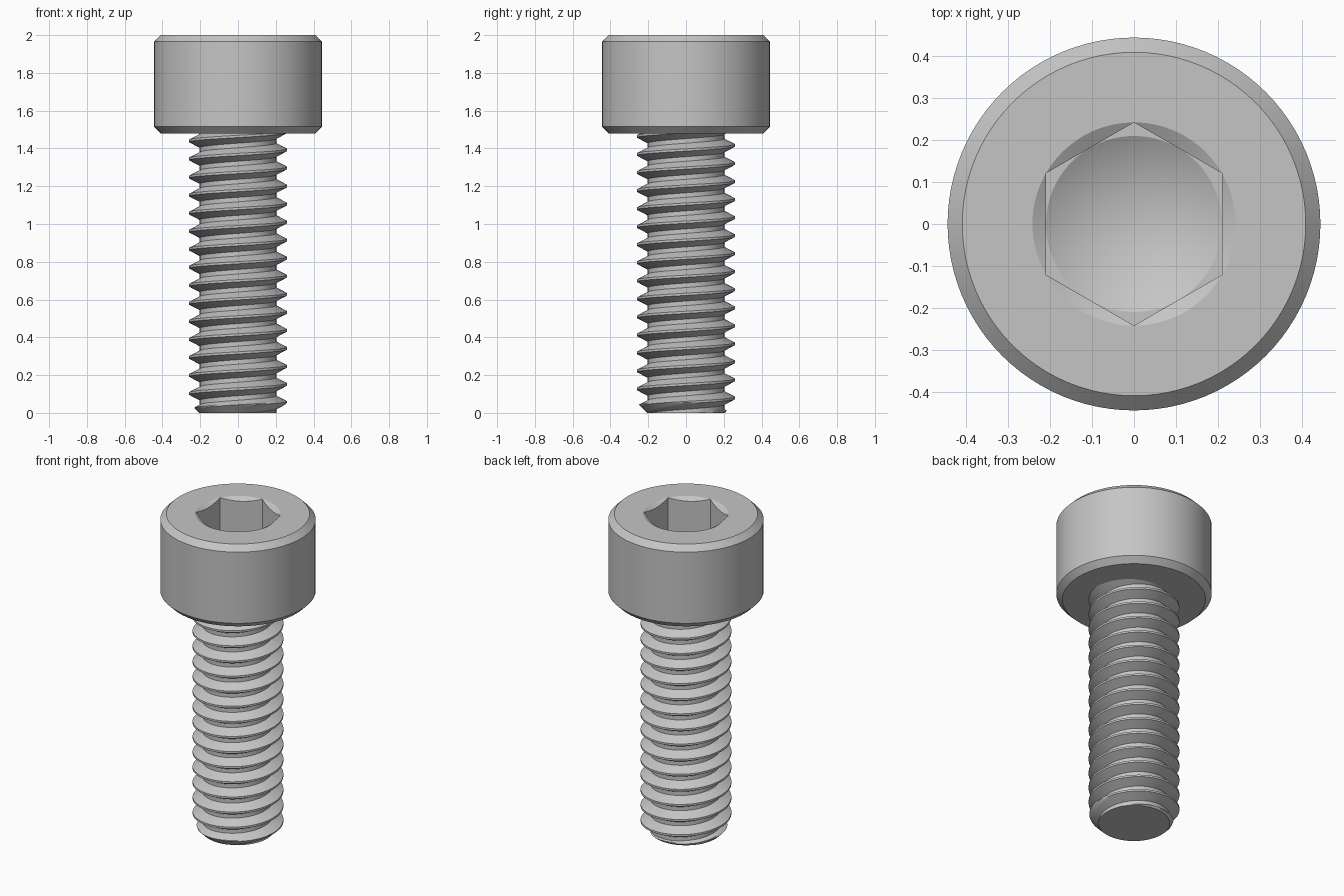
import bpy, bmesh
from math import sin, cos, pi, radians

# Remove the default cube
cube = bpy.data.objects.get("Cube")
if cube:
    bpy.data.objects.remove(cube, do_unlink=True)

# One steel colour for the whole part
steel = bpy.data.materials.new("steel_grey")
steel.use_nodes = True
grey = (0.56, 0.56, 0.56, 1)
steel.diffuse_color = grey
steel.node_tree.nodes["Principled BSDF"].inputs["Base Color"].default_value = grey


def skin_rings(name, rings, columns):
    """Skin rows of points; ring(angle) gives (radius, height)."""
    bm = bmesh.new()
    angles = [pi / 2 + 2 * pi * i / columns for i in range(columns + 1)]
    rows = []
    for ring in rings:
        row = []
        for a in angles:
            r, z = ring(a)
            row.append(bm.verts.new((r * cos(a), r * sin(a), z)))
        rows.append(row)
    for low, high in zip(rows, rows[1:]):
        for i in range(columns):
            bm.faces.new((low[i], low[i + 1], high[i + 1], high[i]))
    bmesh.ops.remove_doubles(bm, verts=bm.verts, dist=1e-5)
    bmesh.ops.holes_fill(bm, edges=[e for e in bm.edges if e.is_boundary], sides=0)
    bmesh.ops.recalc_face_normals(bm, faces=bm.faces)
    mesh = bpy.data.meshes.new(name)
    bm.to_mesh(mesh)
    bm.free()
    mesh.materials.append(steel)
    obj = bpy.data.objects.new(name, mesh)
    bpy.context.collection.objects.link(obj)
    bpy.ops.object.select_all(action="DESELECT")
    obj.select_set(True)
    bpy.context.view_layer.objects.active = obj
    bpy.ops.object.shade_smooth_by_angle(angle=radians(25))
    return obj


# Chamfered head with a countersunk hexagon socket and drilled cone floor
HEAD_BOTTOM, HEAD_TOP = 1.48, 2.0
HEAD_R, CHAMFER = 0.445, 0.035
FLAT_R, SOCKET_FLOOR = 0.21, 1.74
CORNER_R = FLAT_R / cos(pi / 6)
SLOPE = 0.577


def circle(r, z):
    return lambda a: (r, z)


def hex_radius(a):
    return FLAT_R / cos((a - pi / 2) % (pi / 3) - pi / 6)


def countersink_edge(a):
    r = hex_radius(a)
    return r, HEAD_TOP - (CORNER_R - r) * SLOPE


skin_rings("socket_head", [
    circle(0, HEAD_BOTTOM),
    circle(HEAD_R - CHAMFER, HEAD_BOTTOM),
    circle(HEAD_R, HEAD_BOTTOM + CHAMFER),
    circle(HEAD_R, HEAD_TOP - CHAMFER),
    circle(HEAD_R - CHAMFER, HEAD_TOP),
    circle(CORNER_R, HEAD_TOP),
    countersink_edge,
    lambda a: (hex_radius(a), SOCKET_FLOOR),
    circle(FLAT_R, SOCKET_FLOOR),
    circle(0, SOCKET_FLOOR - FLAT_R * SLOPE),
], 96)

# Right-handed threaded shank, with a chamfered tip
PITCH, CREST_R, ROOT_R = 0.0955, 0.26, 0.2025
TIP_R, FIRST_CREST = 0.205, 0.055
SHANK_TOP = HEAD_BOTTOM + 0.005
STEPS = 16


def thread_radius(a, z):
    phase = ((z - FIRST_CREST) / PITCH - a / (2 * pi)) % 1
    from_crest = min(phase, 1 - phase)
    t = min(max((from_crest - 1 / 16) / (5 / 16), 0), 1)
    return min(CREST_R + (ROOT_R - CREST_R) * t, TIP_R + z)


def helix_row(step):
    def ring(a):
        z = FIRST_CREST + PITCH * (step / STEPS + a / (2 * pi))
        z = min(max(z, 0), SHANK_TOP)
        return thread_radius(a, z), z
    return ring


turns = int(SHANK_TOP / PITCH) + 2
skin_rings("threaded_shank",
           [helix_row(s) for s in range(-3 * STEPS, turns * STEPS)], 72)
